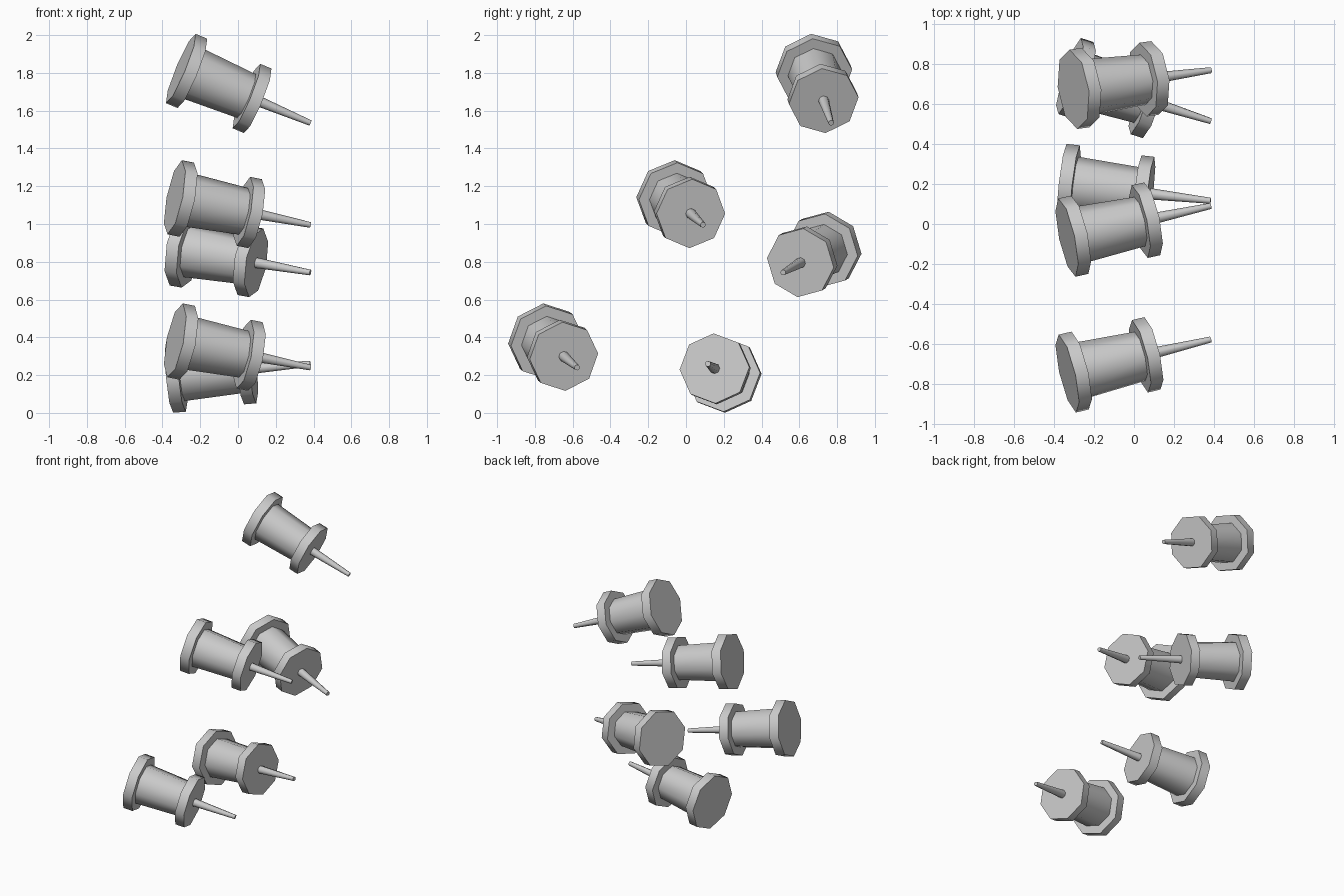
import bpy, bmesh, math
from mathutils import Vector

if "Cube" in bpy.data.objects:
    bpy.data.objects.remove(bpy.data.objects["Cube"])

SIDES = 8
LENGTH = 0.75
# profiles: (distance from head along the axis, radius)
GRIP = [(0, 0.2), (0.067, 0.2), (0.067, 0.143), (0.38, 0.126),
        (0.38, 0.186), (0.445, 0.186)]
NEEDLE = [(0.43, 0.029), (LENGTH, 0.015)]


def lathe(name, profile, origin, axis, roll):
    """Turn a profile around an axis into a capped eight-sided solid."""
    up = (Vector((0, 0, 1)) - axis * axis.z).normalized()
    side = up.cross(axis)
    bm = bmesh.new()
    rings = []
    for s, r in profile:
        ring = []
        for i in range(SIDES):
            a = roll + math.tau * i / SIDES
            ring.append(bm.verts.new(
                origin + axis * s + (up * math.cos(a) + side * math.sin(a)) * r))
        rings.append(ring)
    for a, b in zip(rings, rings[1:]):
        for i in range(SIDES):
            j = (i + 1) % SIDES
            bm.faces.new((a[i], a[j], b[j], b[i]))
    bm.faces.new(rings[0])
    bm.faces.new(rings[-1])
    bmesh.ops.recalc_face_normals(bm, faces=bm.faces[:])
    mesh = bpy.data.meshes.new(name)
    bm.to_mesh(mesh)
    bm.free()
    obj = bpy.data.objects.new(name, mesh)
    bpy.context.collection.objects.link(obj)
    bpy.ops.object.select_all(action='DESELECT')
    obj.select_set(True)
    bpy.context.view_layer.objects.active = obj
    bpy.ops.object.shade_smooth_by_angle(angle=math.radians(50))


# five pins: needle tip, pointing direction, roll in degrees
PINS = [
    ((0.383, 0.768, 1.535), (0.683, 0.095, -0.287), -6),
    ((0.383, 0.09, 0.995), (0.955, 0.21, -0.195), 0),
    ((0.383, -0.577, 0.24), (0.955, 0.227, -0.192), -5),
    ((0.383, 0.514, 0.743), (0.939, -0.30, -0.169), 8),
    ((0.383, 0.116, 0.26), (0.99, -0.114, 0.08), -2),
]
for n, (tip, direction, roll) in enumerate(PINS, 1):
    axis = Vector(direction).normalized()
    origin = Vector(tip) - axis * LENGTH
    lathe(f"pin_grip_{n}", GRIP, origin, axis, math.radians(roll))
    lathe(f"pin_needle_{n}", NEEDLE, origin, axis, math.radians(roll))
